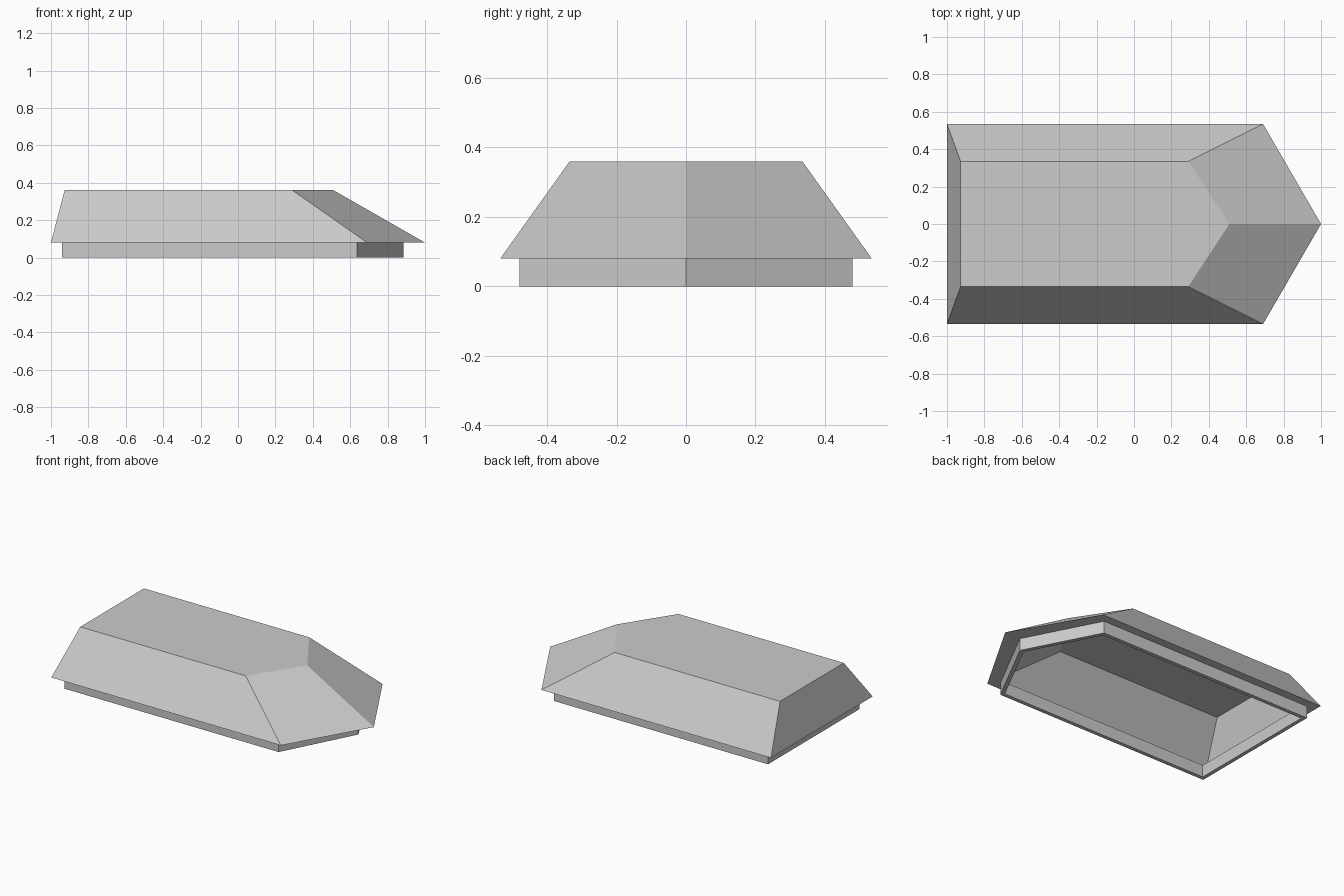
import bpy
import bmesh

cube = bpy.data.objects.get("Cube")
if cube:
    bpy.data.objects.remove(cube, do_unlink=True)

# Single plain grey for the whole model
grey = bpy.data.materials.new("light_grey")
grey.use_nodes = True
colour = (0.6, 0.6, 0.6, 1)
grey.diffuse_color = colour
grey.node_tree.nodes["Principled BSDF"].inputs["Base Color"].default_value = colour


def outline(back, shoulder, nose, half, z):
    """Five-sided plan outline with a pointed nose on +x."""
    return [(back, -half, z), (shoulder, -half, z), (nose, 0, z),
            (shoulder, half, z), (back, half, z)]


def loft(name, loops, cap_last=False, closed=False):
    """Bridge successive outlines with quads."""
    bm = bmesh.new()
    rings = [[bm.verts.new(p) for p in loop] for loop in loops]
    pairs = list(zip(rings, rings[1:]))
    if closed:
        pairs.append((rings[-1], rings[0]))
    for a, b in pairs:
        for i in range(len(a)):
            j = (i + 1) % len(a)
            bm.faces.new((a[i], a[j], b[j], b[i]))
    if cap_last:
        bm.faces.new(rings[-1])
    mesh = bpy.data.meshes.new(name)
    bm.to_mesh(mesh)
    bm.free()
    mesh.materials.append(grey)
    obj = bpy.data.objects.new(name, mesh)
    bpy.context.collection.objects.link(obj)
    return obj


EAVE_Z, TOP_Z = 0.08, 0.36
EAVE = (-1, 0.69, 1, 0.535)
TOP = (-0.927, 0.29, 0.51, 0.335)
CURB_OUT = (-0.94, 0.635, 0.885, 0.48)
CURB_IN = (-0.915, 0.62, 0.857, 0.455)

# Hollow sloping shell with a flat top
loft("roof_shell", [outline(*EAVE, EAVE_Z), outline(*TOP, TOP_Z)], cap_last=True)

# Flat underside of the overhang
loft("eave_soffit", [outline(*CURB_OUT, EAVE_Z), outline(*EAVE, EAVE_Z)])

# Thin upright rim underneath, open in the middle
loft("base_rim", [outline(*CURB_OUT, 0), outline(*CURB_OUT, EAVE_Z),
                  outline(*CURB_IN, EAVE_Z), outline(*CURB_IN, 0)], closed=True)
